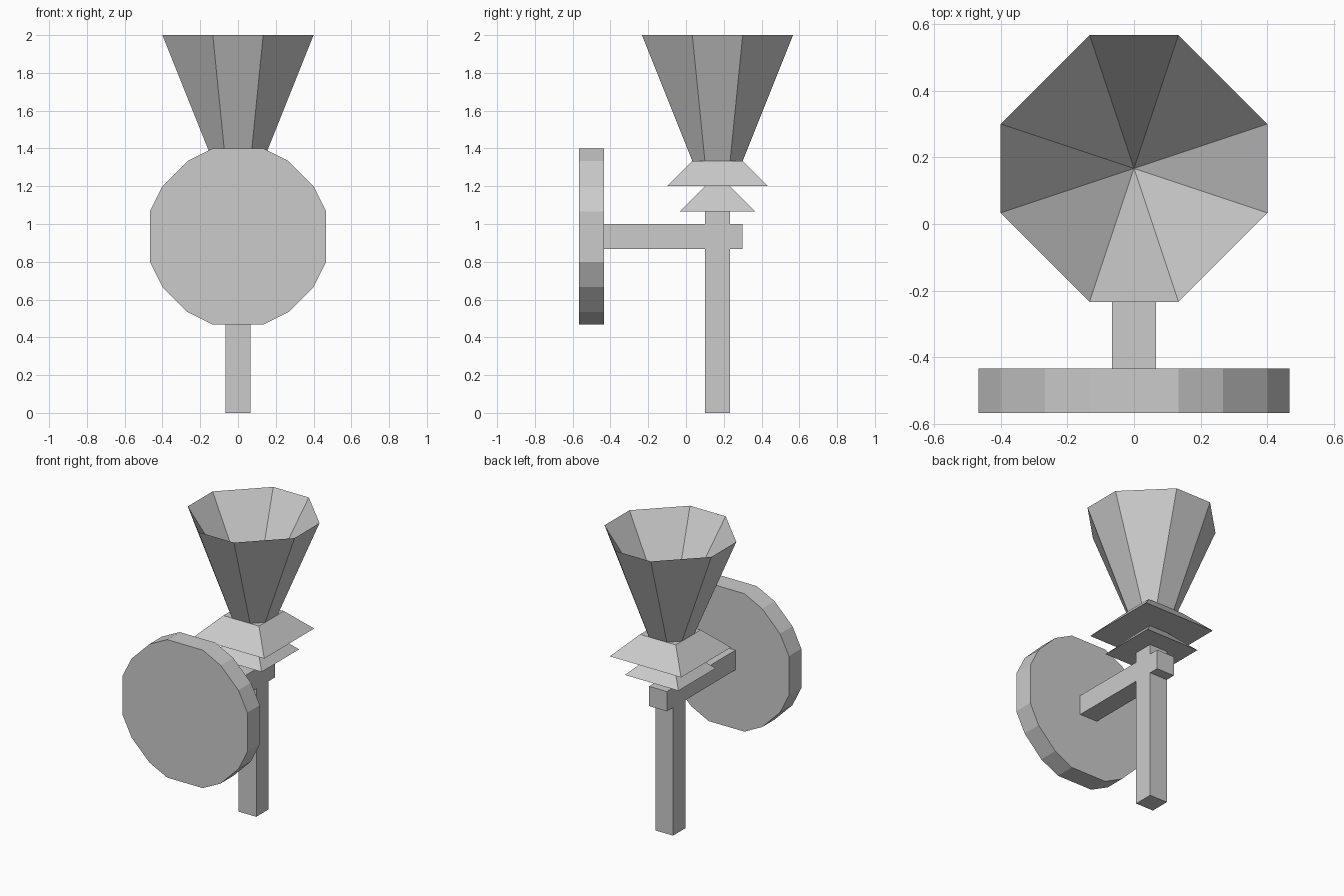
import bpy
import bmesh
from mathutils import Vector

if "Cube" in bpy.data.objects:
    bpy.data.objects.remove(bpy.data.objects["Cube"], do_unlink=True)

U = 2 / 30        # modelling unit
POST_Y = 2.5      # post axis

grey = bpy.data.materials.new("plain_grey")
grey.use_nodes = True
grey.diffuse_color = (0.6, 0.6, 0.6, 1)
grey.node_tree.nodes["Principled BSDF"].inputs["Base Color"].default_value = (0.6, 0.6, 0.6, 1)


def chamfered(*quarter):
    """Mirror first-quadrant points into a full counter-clockwise outline."""
    q = list(quarter)
    return (q + [(-x, y) for x, y in reversed(q)]
            + [(-x, -y) for x, y in q] + [(x, -y) for x, y in reversed(q)])


def loft(name, rings, apex=None):
    """Skin equal-length rings; the end is a cap or a cone down to the apex."""
    bm = bmesh.new()
    loops = [[bm.verts.new(Vector(p) * U) for p in ring] for ring in rings]
    n = len(loops[0])
    for a, b in zip(loops, loops[1:]):
        for i in range(n):
            j = (i + 1) % n
            bm.faces.new((a[i], a[j], b[j], b[i]))
    bm.faces.new(list(reversed(loops[0])))
    if apex:
        tip = bm.verts.new(Vector(apex) * U)
        for i in range(n):
            bm.faces.new((loops[-1][i], loops[-1][(i + 1) % n], tip))
    else:
        bm.faces.new(loops[-1])
    bmesh.ops.recalc_face_normals(bm, faces=bm.faces)
    mesh = bpy.data.meshes.new(name)
    bm.to_mesh(mesh)
    bm.free()
    mesh.materials.append(grey)
    obj = bpy.data.objects.new(name, mesh)
    bpy.context.collection.objects.link(obj)
    return obj


def upright(outline, z):
    return [(x, y + POST_Y, z) for x, y in outline]


def facing(outline, y, z):
    return [(x, y, h + z) for x, h in outline]


def square(r):
    return chamfered((r, r))


# Post and the arm that crosses it
loft("post", [upright(square(1), 0), upright(square(1), 16)])
loft("arm", [facing(square(1), -6.5, 14), facing(square(1), 4.5, 14)])

# Round front plate
disc = chamfered((7, 2), (6, 4), (4, 6), (2, 7))
loft("front_disc", [facing(disc, -8.5, 14), facing(disc, -6.5, 14)])

# Two flared square collars
loft("lower_collar", [upright(square(3), 16), upright(square(1), 18)])
loft("upper_collar", [upright(square(4), 18), upright(square(2), 20)])

# Hollow eight-sided horn
neck = chamfered((2, 1), (1, 2))
mouth = chamfered((6, 2), (2, 6))
loft("horn", [upright(neck, 20), upright(mouth, 30)], apex=(0, POST_Y, 20.2))
